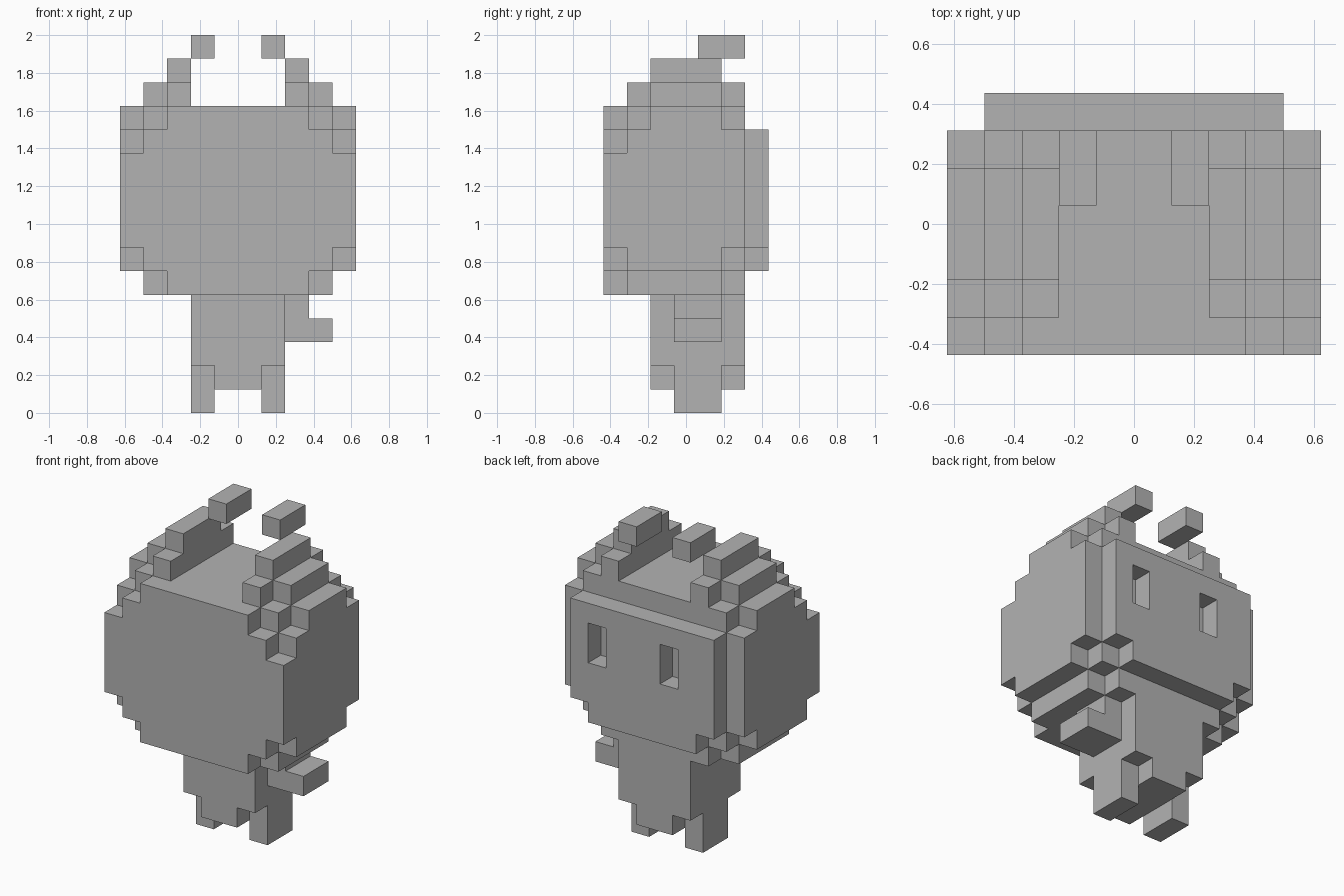
import bpy, bmesh
from mathutils import Vector

if "Cube" in bpy.data.objects:
    bpy.data.objects.remove(bpy.data.objects["Cube"], do_unlink=True)

U = 0.125      # size of one block
BACK = 3.5     # half the depth, in blocks

grey = bpy.data.materials.new("plain_grey")
grey.use_nodes = True
colour = (0.45, 0.45, 0.45, 1)
grey.diffuse_color = colour
grey.node_tree.nodes["Principled BSDF"].inputs["Base Color"].default_value = colour


def cells(x, y, z):
    """Block cells inside half-open ranges; y counts from the front."""
    return {(i, j, k) for i in range(*x) for j in range(*y) for k in range(*z)}


def wide(half, y, z):
    return cells((-half, half), y, z)


def mirrored(block):
    return block | {(-1 - i, j, k) for i, j, k in block}


def build(name, block):
    """Skin a set of cells with its outer faces and merge the flat ones."""
    bm = bmesh.new()
    for c in block:
        for axis in range(3):
            for side in (0, 1):
                n = list(c)
                n[axis] += 2 * side - 1
                if tuple(n) in block:
                    continue
                a, b = (axis + 1) % 3, (axis + 2) % 3
                ring = []
                for da, db in ((0, 0), (1, 0), (1, 1), (0, 1)):
                    p = Vector(c)
                    p[axis] += side
                    p[a] += da
                    p[b] += db
                    p.y -= BACK
                    ring.append(bm.verts.new(p * U))
                bm.faces.new(ring if side else ring[::-1])
    bmesh.ops.remove_doubles(bm, verts=bm.verts, dist=0.001)
    bmesh.ops.dissolve_limit(bm, angle_limit=0.01, verts=bm.verts, edges=bm.edges)
    mesh = bpy.data.meshes.new(name)
    bm.to_mesh(mesh)
    bm.free()
    mesh.materials.append(grey)
    bpy.context.collection.objects.link(bpy.data.objects.new(name, mesh))


# Head: a block with stepped, rounded edges
front = wide(3, (0, 1), (5, 13)) | wide(4, (0, 1), (6, 12)) | wide(5, (0, 1), (7, 11))
middle = wide(4, (1, 5), (5, 13)) | wide(5, (1, 5), (6, 12)) | wide(5, (2, 5), (12, 13))
rear = wide(3, (5, 6), (5, 13)) | wide(4, (5, 6), (6, 13)) | wide(5, (5, 6), (7, 12))
build("head", front | middle | rear)

# Face plate with two eye slots
plate = wide(4, (6, 7), (7, 12)) | wide(3, (6, 7), (6, 7))
for x in (2, -2):
    plate -= cells((x, x + 1), (6, 7), (9, 11))
build("face_plate", plate)

# Stepped crests along both sides of the head, and the tips above them
build("side_crests", mirrored(cells((2, 3), (1, 6), (13, 14))
                              | cells((2, 3), (2, 5), (14, 15))
                              | cells((3, 4), (2, 5), (13, 14))))
build("crest_tips", mirrored(cells((1, 2), (4, 6), (15, 16))))

# Body, legs and the single arm
build("body", wide(2, (2, 6), (2, 5)) | wide(1, (2, 6), (1, 2)))
build("legs", mirrored(cells((1, 2), (3, 5), (0, 2))))
build("arm", cells((2, 4), (3, 5), (3, 4)) | cells((2, 3), (3, 5), (4, 5)))
